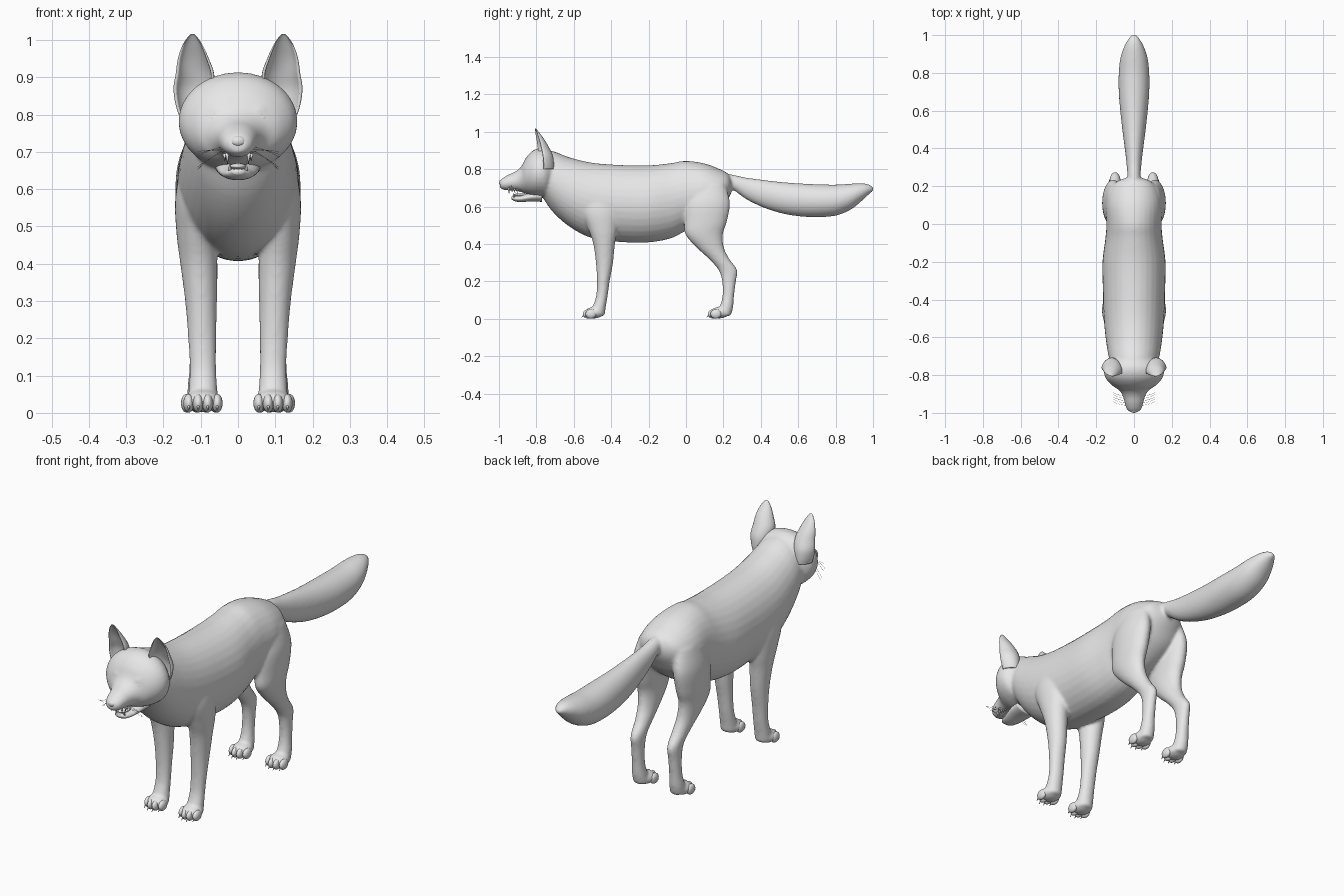
import bpy, bmesh, math
from mathutils import Vector, Matrix

if "Cube" in bpy.data.objects:
    bpy.data.objects.remove(bpy.data.objects["Cube"])

fur = bpy.data.materials.new("grey")
fur.diffuse_color = (0.8, 0.8, 0.8, 1)
fur.use_nodes = True
fur.node_tree.nodes["Principled BSDF"].inputs["Base Color"].default_value = fur.diffuse_color
SIDES = (-1, 1)


def smooth_rows(rows, steps=5):
    """Catmull-Rom interpolation of the section table."""
    out = []
    for i in range(len(rows) - 1):
        a, b, c, d = (rows[min(max(i + k, 0), len(rows) - 1)] for k in (-1, 0, 1, 2))
        for s in range(steps):
            t = s / steps
            out.append([0.5 * (2 * q + (r - p) * t + (2 * p - 5 * q + 4 * r - u) * t * t
                               + (3 * q - p - 3 * r + u) * t ** 3)
                        for p, q, r, u in zip(a, b, c, d)])
    return out + [list(rows[-1])]


def loft(bm, rows, ring):
    """Skin a closed tube through the rings made from each row."""
    rings = [[bm.verts.new(p) for p in ring(r)] for r in smooth_rows(rows)]
    faces = [bm.faces.new(rings[0]), bm.faces.new(rings[-1])]
    for a, b in zip(rings, rings[1:]):
        for i in range(len(a)):
            j = (i + 1) % len(a)
            faces.append(bm.faces.new((a[i], a[j], b[j], b[i])))
    bmesh.ops.recalc_face_normals(bm, faces=faces)


ANGLES = [2 * math.pi * i / 32 for i in range(32)]


def upright_ring(r):
    """Row: y, top z, bottom z, half width."""
    y, top, bot, w = r
    return [(w * math.cos(a), y, (top + bot) / 2 + (top - bot) / 2 * math.sin(a)) for a in ANGLES]


def flat_ring(side):
    """Row: z, centre x, centre y, x radius, y radius."""
    return lambda r: [(side * (r[1] + r[3] * math.cos(a)), r[2] + r[4] * math.sin(a), r[0])
                      for a in ANGLES]


def ball(bm, centre, radii, turn=0):
    m = Matrix.Translation(centre) @ Matrix.Rotation(turn, 4, 'Z') @ Matrix.Diagonal((*radii, 1))
    bmesh.ops.create_uvsphere(bm, u_segments=20, v_segments=12, radius=1, matrix=m)


def spike(bm, base, tip, radius):
    base, tip = Vector(base), Vector(tip)
    d = tip - base
    m = Matrix.Translation((base + tip) / 2) @ d.to_track_quat('Z', 'Y').to_matrix().to_4x4()
    bmesh.ops.create_cone(bm, cap_ends=True, segments=10, radius1=radius, radius2=radius * 0.15,
                          depth=d.length, matrix=m)


def finish(name, bm, fuse=False):
    mesh = bpy.data.meshes.new(name)
    bm.to_mesh(mesh)
    bm.free()
    mesh.materials.append(fur)
    for p in mesh.polygons:
        p.use_smooth = True
    ob = bpy.data.objects.new(name, mesh)
    bpy.context.collection.objects.link(ob)
    if fuse:
        rem = ob.modifiers.new("fuse", 'REMESH')
        rem.mode = 'VOXEL'
        rem.voxel_size = 0.007
        rem.use_smooth_shade = True
        sm = ob.modifiers.new("soften", 'SMOOTH')
        sm.factor = 0.5
        sm.iterations = 10
    return ob


# Body: torso, head, tail and legs fused into one skin
body = bmesh.new()
loft(body, [(-.79, .89, .69, .10), (-.72, .898, .58, .13), (-.62, .862, .49, .148),
            (-.5, .834, .43, .16), (-.35, .822, .41, .165), (-.2, .82, .408, .167),
            (-.08, .832, .43, .152), (0, .844, .47, .146), (.1, .83, .51, .15),
            (.18, .80, .57, .13), (.225, .775, .64, .09), (.245, .74, .68, .04)], upright_ring)
loft(body, [(-.68, .87, .70, .08), (-.74, .907, .65, .145), (-.78, .913, .65, .16),
            (-.82, .898, .655, .148), (-.855, .862, .667, .116), (-.88, .815, .677, .079),
            (-.91, .788, .684, .06), (-.95, .77, .686, .049), (-.98, .752, .69, .039),
            (-.995, .738, .70, .024)], upright_ring)
loft(body, [(.18, .778, .72, .032), (.25, .77, .69, .034), (.32, .755, .64, .04),
            (.4, .744, .60, .049), (.5, .732, .566, .062), (.6, .724, .548, .073),
            (.7, .719, .543, .081), (.8, .717, .551, .081), (.88, .722, .583, .072),
            (.94, .724, .63, .052), (.98, .717, .667, .03), (1.003, .70, .685, .01)], upright_ring)
for s in SIDES:
    # front leg
    loft(body, [(.70, .10, -.47, .045, .10), (.58, .115, -.46, .053, .10),
                (.48, .112, -.445, .053, .078), (.40, .105, -.438, .05, .058),
                (.30, .099, -.436, .043, .046), (.20, .096, -.442, .038, .034),
                (.12, .094, -.45, .036, .031), (.06, .094, -.465, .039, .036),
                (.015, .094, -.475, .04, .04)], flat_ring(s))
    # hind leg
    loft(body, [(.72, .095, .12, .045, .09), (.62, .11, .115, .056, .12),
                (.52, .113, .105, .054, .114), (.45, .112, .097, .049, .10),
                (.38, .107, .13, .042, .073), (.32, .102, .177, .036, .055),
                (.26, .10, .224, .03, .05), (.20, .101, .23, .028, .037),
                (.12, .102, .226, .029, .031), (.06, .102, .215, .034, .037),
                (.015, .10, .20, .037, .04)], flat_ring(s))
    # paw pads and brow
    ball(body, (s * .094, -.492, .032), (.05, .05, .031))
    ball(body, (s * .10, .178, .032), (.047, .05, .031))
    ball(body, (s * .058, -.855, .812), (.028, .02, .012), s * .5)
finish("body", body, fuse=True)

# Toes and claws on all four paws
toes, claws = bmesh.new(), bmesh.new()
for s in SIDES:
    for px, py in ((.094, -.522), (.10, .146)):
        for k in (-1.5, -.5, .5, 1.5):
            x, y = s * px + k * .0255, py + (.014 if abs(k) > 1 else 0)
            ball(toes, (x, y, .026), (.0145, .029, .025))
            spike(claws, (x, y - .022, .02), (x, y - .036, .007), .0045)
finish("toes", toes)
finish("claws", claws)

# Ears: crescent sections open to the front
def ear_ring(side):
    def ring(r):
        z, cx, cy, w, d = r
        arc = [math.pi * i / 14 for i in range(15)]
        pts = [(w * math.cos(a), d * math.sin(a)) for a in arc]
        pts += [(w * .86 * math.cos(a), d * (.72 * math.sin(a) - .04)) for a in reversed(arc)]
        c, n = math.cos(.2), math.sin(.2)
        return [(side * (cx + u * c - v * n), cy + u * n + v * c, z) for u, v in pts]
    return ring


for s, label in zip(SIDES, ("left", "right")):
    ear = bmesh.new()
    loft(ear, [(.80, .122, -.765, .038, .058), (.83, .122, -.768, .047, .062),
               (.87, .12, -.773, .054, .062), (.91, .116, -.781, .052, .052),
               (.95, .12, -.789, .042, .037), (.985, .122, -.798, .028, .021),
               (1.008, .122, -.804, .013, .009), (1.016, .122, -.806, .004, .003)], ear_ring(s))
    finish(label + "_ear", ear)

# Eyes and eyelids
eyes, lids = bmesh.new(), bmesh.new()
for s in SIDES:
    centre = Vector((s * .063, -.863, .789))
    ball(eyes, centre, (.019, .015, .013), s * .5)
    turn = Matrix.Translation(centre) @ Matrix.Rotation(s * .5, 4, 'Z') @ Matrix.Rotation(-s * .15, 4, 'Y')
    rings = []
    for a in ANGLES:
        rings.append([lids.verts.new(turn @ Vector(((.019 + .004 * math.cos(b)) * math.cos(a),
                      -.006 + .005 * math.sin(b), (.012 + .004 * math.cos(b)) * math.sin(a))))
                      for b in ANGLES[::4]])
    for i, r in enumerate(rings):
        q = rings[(i + 1) % len(rings)]
        for j in range(8):
            k = (j + 1) % 8
            lids.faces.new((r[j], r[k], q[k], q[j]))
bmesh.ops.recalc_face_normals(lids, faces=lids.faces)
finish("eyes", eyes)
finish("eyelids", lids)

# Nose with side wings
nose = bmesh.new()
ball(nose, (0, -.983, .728), (.022, .017, .016))
for s in SIDES:
    ball(nose, (s * .015, -.981, .722), (.011, .013, .012))
finish("nose", nose)

# Lower jaw, tongue and teeth
jaw = bmesh.new()
loft(jaw, [(-.77, .69, .625, .06), (-.83, .675, .627, .055), (-.88, .66, .624, .043),
           (-.915, .656, .628, .032), (-.934, .654, .64, .016)], upright_ring)
finish("lower_jaw", jaw)
tongue = bmesh.new()
ball(tongue, (0, -.885, .661), (.024, .042, .009))
finish("tongue", tongue)
teeth = bmesh.new()
for s in SIDES:
    spike(teeth, (s * .029, -.948, .70), (s * .028, -.946, .668), .006)
    spike(teeth, (s * .021, -.917, .645), (s * .023, -.922, .674), .005)
    for i in range(4):
        spike(teeth, (s * (.036 - i * .001), -.93 + i * .014, .695), (s * .036, -.93 + i * .014, .676), .005)
finish("teeth", teeth)

# Whiskers
curve = bpy.data.curves.new("whiskers", 'CURVE')
curve.dimensions = '3D'
curve.bevel_depth = 0.0006
curve.bevel_resolution = 0
curve.materials.append(fur)
for s in SIDES:
    for i in range(5):
        sp = curve.splines.new('POLY')
        sp.points.add(4)
        for k, p in enumerate(sp.points):
            t = k / 4
            p.co = (s * (.035 + .075 * t), -.96 + .012 * i + .02 * t * t,
                    .70 + .007 * (i % 3) + (.02 - .014 * i) * t - .02 * t * t, 1)
bpy.context.collection.objects.link(bpy.data.objects.new("whiskers", curve))
